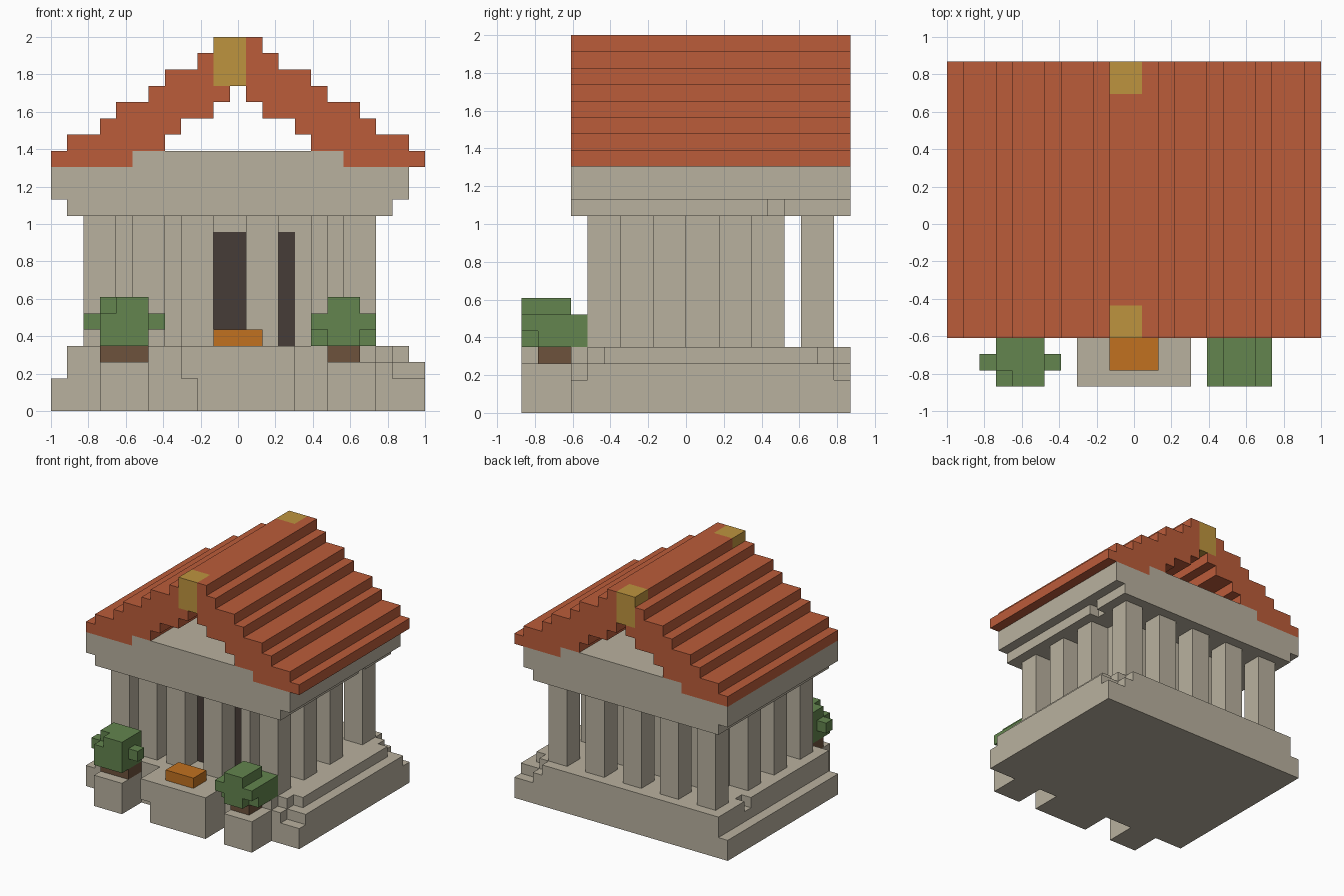
import bpy, bmesh

cube = bpy.data.objects.get("Cube")
if cube:
    bpy.data.objects.remove(cube, do_unlink=True)

V = 2 / 23  # block size


def material(name, rgb):
    lin = [((c / 255 + 0.055) / 1.055) ** 2.4 for c in rgb] + [1]
    m = bpy.data.materials.new(name)
    m.diffuse_color = lin
    m.use_nodes = True
    bsdf = next(n for n in m.node_tree.nodes if n.type == 'BSDF_PRINCIPLED')
    bsdf.inputs["Base Color"].default_value = lin
    bsdf.inputs["Roughness"].default_value = 0.9
    return m


STONE = material("stone", (185, 177, 159))
ROOF = material("roof_tile", (187, 92, 58))
GOLD = material("gold", (190, 148, 62))
LEAF = material("leaf_green", (99, 133, 78))
WOOD = material("trunk_brown", (109, 82, 60))
DARK = material("doorway_dark", (70, 60, 55))
ORANGE = material("altar_orange", (193, 113, 32))


def blocks(name, mat, boxes):
    """One object from boxes (x0, x1, y0, y1, z0, z1) counted in blocks."""
    bm = bmesh.new()
    for x0, x1, y0, y1, z0, z1 in boxes:
        made = bmesh.ops.create_cube(bm, size=1)["verts"]
        for v in made:
            v.co.x = (x1 if v.co.x > 0 else x0) * V - 1
            v.co.y = (y1 if v.co.y > 0 else y0) * V - 10 * V
            v.co.z = (z1 if v.co.z > 0 else z0) * V
    me = bpy.data.meshes.new(name)
    bm.to_mesh(me)
    bm.free()
    me.materials.append(mat)
    ob = bpy.data.objects.new(name, me)
    bpy.context.collection.objects.link(ob)
    return ob


# Stepped platform
blocks("platform_base", STONE, [(0, 23, 3, 20, 0, 2)])
blocks("platform_steps", STONE, [
    (1, 21, 3, 20, 2, 3), (21, 23, 4, 19, 2, 3),
    (2, 20, 3, 20, 3, 4), (1, 2, 3, 15, 3, 4), (1, 2, 16, 20, 3, 4),
    (20, 21, 4, 19, 3, 4), (21, 22, 5, 18, 3, 4)])

# Front landing and the two plant pedestals
blocks("front_landing", STONE, [(9, 15, 0, 3, 0, 2), (8, 15, 0, 3, 2, 4)])
blocks("left_pedestal", STONE, [(17, 20, 0, 3, 0, 3)])
blocks("right_pedestal", STONE, [(3, 6, 0, 3, 0, 3)])
blocks("altar", ORANGE, [(10, 13, 1, 3, 4, 5)])

# Inner chamber and its doorway
blocks("chamber", STONE, [(4, 18, 6, 16, 4, 12)])
blocks("doorway", DARK, [(10, 15, 5.93, 6.02, 4, 11)])

# Columns around the chamber
for i, (a, b) in enumerate([(2, 4), (5, 7), (8, 10), (12, 14), (16, 17), (18, 20)]):
    blocks(f"front_column_{i + 1}", STONE, [(a, b, 4, 6, 4, 12)])
for i, a in enumerate((2, 6, 10, 14, 18)):
    blocks(f"back_column_{i + 1}", STONE, [(a, a + 2, 17, 19, 4, 12)])
for i, y in enumerate((8, 12)):
    for side, x in (("right", 2), ("left", 18)):
        blocks(f"{side}_column_{i + 1}", STONE, [(x, x + 2, y, y + 2, 4, 12)])

# Beams on the columns, with one chipped block on the left side
blocks("architrave", STONE, [(1, 20, 3, 20, 12, 13), (20, 21, 3, 15, 12, 13),
                             (20, 21, 16, 20, 12, 13)])
blocks("cornice", STONE, [(0, 22, 3, 20, 13, 15)])
blocks("attic_floor", STONE, [(5, 18, 3, 20, 15, 16)])

# Stepped gable roof: outer and inner limit of each course, hollow between
courses = [(0, 23, 5, 18), (1, 22, 7, 16), (3, 20, 8, 15), (4, 19, 10, 13),
           (6, 17, 11, 12)]
roof = []
for k, (o0, o1, i0, i1) in enumerate(courses):
    roof += [(o0, i0, 3, 20, 15 + k, 16 + k), (i1, o1, 3, 20, 15 + k, 16 + k)]
# Upper courses leave room for the ridge ornaments at both ends
for k, (o0, o1) in enumerate([(7, 16), (9, 14), (10, 13)]):
    z = 20 + k
    if o0 < 10:
        roof.append((o0, 10, 3, 20, z, z + 1))
    roof += [(10, 12, 5, 18, z, z + 1), (12, o1, 3, 20, z, z + 1)]
blocks("roof", ROOF, roof)
blocks("front_ridge_ornament", GOLD, [(10, 12, 3, 5, 20, 23)])
blocks("back_ridge_ornament", GOLD, [(10, 12, 18, 20, 20, 23)])

# Potted shrubs
blocks("right_trunk", WOOD, [(3, 6, 1, 3, 3, 4)])
blocks("left_trunk", WOOD, [(17, 19, 1, 3, 3, 4)])
blocks("right_shrub", LEAF, [
    (3, 6, 0, 3, 4, 6), (2, 7, 1, 2, 5, 6),
    (4, 6, 0, 3, 6, 7), (3, 4, 1, 3, 6, 7)])
blocks("left_shrub", LEAF, [
    (17, 19, 0, 3, 4, 7), (16, 20, 1, 4, 4, 6), (16, 20, 0, 1, 5, 6)])
